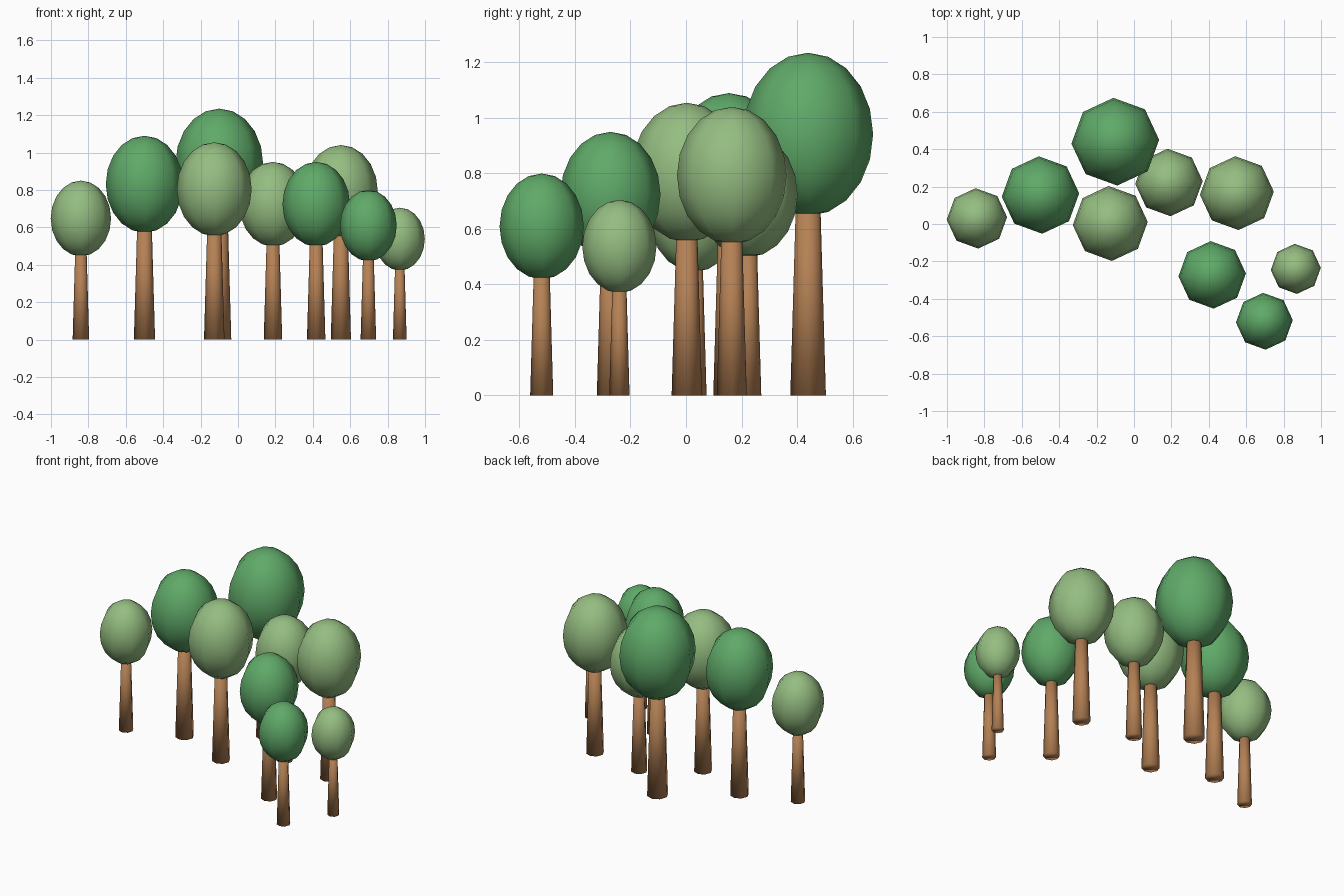
import bpy
from math import radians

if "Cube" in bpy.data.objects:
    bpy.data.objects.remove(bpy.data.objects["Cube"])

SPIN = radians(2.5)


def material(name, rgb):
    m = bpy.data.materials.new(name)
    m.diffuse_color = (*rgb, 1)
    m.use_nodes = True
    m.node_tree.nodes["Principled BSDF"].inputs["Base Color"].default_value = m.diffuse_color
    return m


bark = material("bark", (0.46, 0.22, 0.09))
leaf = {"light": material("light_leaves", (0.30, 0.51, 0.22)),
        "dark": material("dark_leaves", (0.115, 0.40, 0.14))}


def finish(name, mat):
    ob = bpy.context.object
    ob.name = name
    ob.data.materials.append(mat)
    bpy.ops.object.shade_smooth()
    return ob


def tree(i, shade, x, y, h):
    # Tapered trunk, its top hidden inside the crown
    trunk_h = 0.57 * h
    bpy.ops.mesh.primitive_cone_add(
        vertices=8, radius1=0.052 * h, radius2=0.0355 * h, depth=trunk_h,
        location=(x, y, trunk_h / 2), rotation=(0, 0, SPIN))
    finish(f"trunk_{i}", bark)
    # Egg-shaped eight-sided crown
    bpy.ops.mesh.primitive_uv_sphere_add(
        segments=8, ring_count=10, radius=1,
        location=(x, y, 0.762 * h), rotation=(0, 0, SPIN))
    bpy.context.object.scale = (0.19 * h, 0.19 * h, 0.238 * h)
    finish(f"{shade}_crown_{i}", leaf[shade])


# Shade, x, y, total height
trees = [
    ("light", -0.84, 0.03, 0.85),
    ("dark", -0.50, 0.155, 1.09),
    ("dark", -0.10, 0.44, 1.235),
    ("light", -0.127, 0.003, 1.055),
    ("light", 0.187, 0.222, 0.95),
    ("light", 0.55, 0.165, 1.04),
    ("dark", 0.418, -0.272, 0.95),
    ("dark", 0.697, -0.52, 0.80),
    ("light", 0.865, -0.24, 0.705),
]
for i, t in enumerate(trees, 1):
    tree(i, *t)
